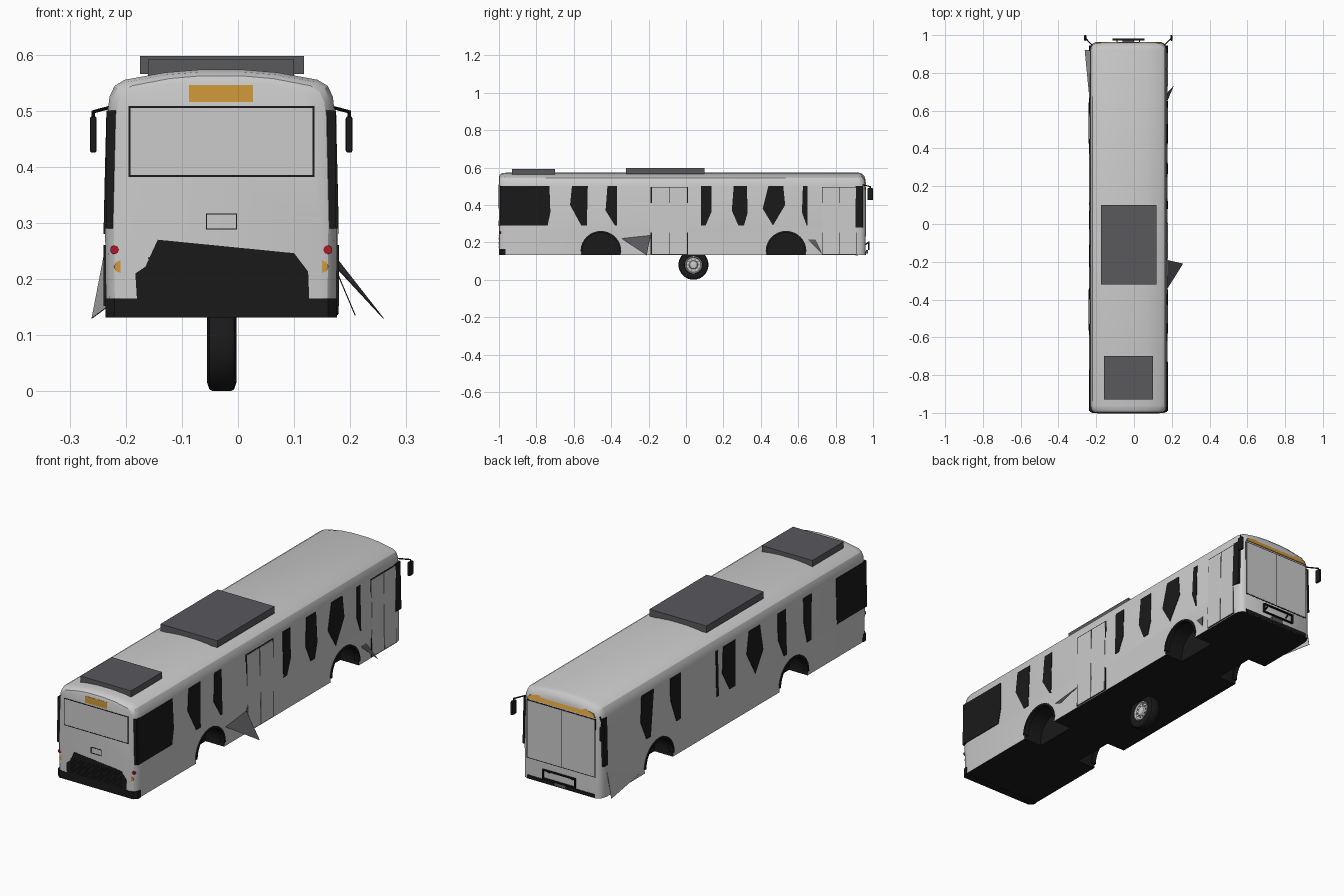
import bpy, bmesh, math
from mathutils import Vector

if "Cube" in bpy.data.objects:
    bpy.data.objects.remove(bpy.data.objects["Cube"])

CX, HW = -0.03, 0.207            # body centre line and half width
Y0, Y1, ZB = -1.0, 0.96, 0.132   # rear face, front face, floor height
ARCHES, ARCH_Z, ARCH_R = (-0.455, 0.535), 0.152, 0.105


def mat(name, r, g, b):
    m = bpy.data.materials.new(name)
    m.diffuse_color = (r, g, b, 1)
    m.use_nodes = True
    m.node_tree.nodes["Principled BSDF"].inputs["Base Color"].default_value = m.diffuse_color
    return m


GREY = mat("body_grey", 0.8, 0.8, 0.8)
BLACK = mat("black", 0.01, 0.01, 0.011)
DARK = mat("dark_grey", 0.1, 0.1, 0.11)
ORANGE = mat("amber", 0.65, 0.32, 0.04)
RED = mat("red", 0.4, 0.01, 0.02)


def finish(name, bm, m=None, smooth=None):
    bmesh.ops.recalc_face_normals(bm, faces=bm.faces[:])
    me = bpy.data.meshes.new(name)
    bm.to_mesh(me)
    bm.free()
    ob = bpy.data.objects.new(name, me)
    bpy.context.collection.objects.link(ob)
    if m:
        me.materials.append(m)
    if smooth:
        shade(ob, smooth)
    return ob


def activate(ob):
    bpy.ops.object.select_all(action='DESELECT')
    ob.select_set(True)
    bpy.context.view_layer.objects.active = ob


def shade(ob, deg):
    activate(ob)
    bpy.ops.object.shade_smooth_by_angle(angle=math.radians(deg))


def loft(name, rings, m=None, smooth=None):
    bm = bmesh.new()
    vs = [[bm.verts.new(p) for p in r] for r in rings]
    n = len(vs[0])
    for a, b in zip(vs, vs[1:]):
        for i in range(n):
            bm.faces.new((a[i], a[(i + 1) % n], b[(i + 1) % n], b[i]))
    bm.faces.new(vs[0])
    bm.faces.new(vs[-1])
    return finish(name, bm, m, smooth)


def prism(name, pts, plane, d0, d1, m=None):
    return loft(name, [[plane(u, v, d) for u, v in pts] for d in (d0, d1)], m)


def box(name, x0, x1, y0, y1, z0, z1, m=None):
    return prism(name, rect(x0, x1, y0, y1), lambda u, v, d: (u, v, d), z0, z1, m)


def rect(a, b, c, d):
    return [(a, c), (b, c), (b, d), (a, d)]


def side(s):
    # plane that follows the leaning side wall
    return lambda u, v, d: (CX + s * (0.207 - max(0, v - 0.3) * 0.025 + d), u, v)


def rear(u, v, d):
    return (u, Y0 - d, v)


def front(u, v, d):
    return (u, Y1 + d, v)


def frame(name, plane, a, b, c, d, t, h, m=BLACK):
    for i, r in enumerate((rect(a, b, c, c + t), rect(a, b, d - t, d),
                           rect(a, a + t, c, d), rect(b - t, b, c, d))):
        prism(f"{name}_{i}", r, plane, -0.006, h, m)


def tube(name, a, b, r, m=BLACK):
    a, b = Vector(a), Vector(b)
    bm = bmesh.new()
    bmesh.ops.create_cone(bm, cap_ends=True, segments=8, radius1=r, radius2=r, depth=(b - a).length)
    q = (b - a).to_track_quat('Z', 'Y')
    for v in bm.verts:
        v.co = q @ v.co + (a + b) / 2
    return finish(name, bm, m, 40)


# Body shell: crowned cross-section lofted along the length
half = [(0.205, ZB), (0.207, 0.30), (0.202, 0.50), (0.199, 0.525), (0.19, 0.544),
        (0.172, 0.555), (0.1, 0.568), (0.04, 0.573)]
profile = half + [(-x, z) for x, z in reversed(half)]
stations = [(-1.0, 0.03, 0.022), (-0.996, 0.016, 0.011), (-0.985, 0.006, 0.004), (-0.96, 0, 0),
            (0.92, 0, 0), (0.94, 0.005, 0.005), (0.953, 0.014, 0.018), (0.96, 0.028, 0.04)]
body = loft("body_shell", [[(CX + x * (1 - ix / HW), y, z - iz * (z - ZB) / 0.442)
                            for x, z in profile] for y, ix, iz in stations], GREY)
body.data.materials.append(BLACK)

# Wheel arch cut-outs
for y in ARCHES:
    for s in (-1, 1):
        c = tube("arch_cutter", (CX + s * 0.11, y, ARCH_Z), (CX + s * 0.3, y, ARCH_Z), 0.01)
        bpy.data.objects.remove(c)
        rings = [[(x, y + ARCH_R * math.cos(t * math.pi / 16), ARCH_Z + ARCH_R * math.sin(t * math.pi / 16))
                  for t in range(32)] for x in (CX + s * 0.11, CX + s * 0.3)]
        c = loft("arch_cutter", rings)
        c.hide_render = True
        md = body.modifiers.new("arch", 'BOOLEAN')
        md.operation, md.solver, md.object = 'DIFFERENCE', 'EXACT', c
        activate(body)
        bpy.ops.object.modifier_apply(modifier=md.name)
        bpy.data.objects.remove(c)
        arc = [(math.cos(k * math.pi / 16), math.sin(k * math.pi / 16)) for k in range(17)]
        ring = [(y + r * cy, ARCH_Z + r * cz) for r, a in ((0.109, arc), (0.099, arc[::-1])) for cy, cz in a]
        prism("arch_flare", ring, side(s), -0.02, 0.003, BLACK)
for p in body.data.polygons:
    in_arch = any(math.hypot(p.center.y - y, p.center.z - ARCH_Z) < 0.11 for y in ARCHES)
    p.material_index = int(p.normal.z < -0.7 or (in_arch and abs(p.center.x - CX) < 0.2))
shade(body, 30)

# Side glazing: black end panels and black tapered glass
B, T = 0.29, 0.5
right_glass = [
    [(-0.99, B), (-0.74, B), (-0.725, 0.36), (-0.73, T), (-0.99, T)],
    [(-0.56, B), (-0.53, B), (-0.525, T), (-0.61, T), (-0.62, 0.40)],
    [(-0.38, B), (-0.37, B), (-0.37, T), (-0.42, T), (-0.43, 0.37)],
    [(0.08, B), (0.105, B), (0.135, 0.36), (0.135, T), (0.08, T)],
    [(0.28, B), (0.31, B), (0.33, 0.36), (0.325, T), (0.255, T), (0.245, 0.37)],
    [(0.465, B), (0.53, 0.40), (0.52, T), (0.44, T), (0.41, 0.38)],
    [(0.645, B), (0.65, B), (0.65, T), (0.625, T), (0.62, 0.36)],
    [(0.905, 0.28), (0.945, 0.28), (0.945, T), (0.905, T)]]
left_glass = [
    [(-0.99, B), (-0.77, B), (-0.77, T), (-0.99, T)],
    [(-0.58, B), (-0.55, B), (-0.53, 0.38), (-0.53, T), (-0.59, T)],
    [(-0.40, B), (-0.38, B), (-0.34, 0.38), (-0.34, T), (-0.40, T)],
    [(-0.17, B), (-0.23, 0.38), (-0.21, T), (-0.13, T), (-0.11, 0.40)],
    [(-0.02, B), (0.02, B), (0.07, 0.38), (0.06, T), (-0.03, T)],
    [(0.10, B), (0.115, B), (0.115, T), (0.10, T)],
    [(0.38, B), (0.41, B), (0.45, 0.40), (0.45, T), (0.37, T)],
    [(0.60, B), (0.63, B), (0.67, 0.38), (0.66, T), (0.57, T)],
    [(0.915, 0.28), (0.945, 0.28), (0.945, T), (0.915, T)]]
for s, glass in ((1, right_glass), (-1, left_glass)):
    for g in glass:
        prism("side_glass", g, side(s), -0.008, 0.0025, BLACK)

# Passenger doors: dark surround with grey leaves
for name, a, b, leaves in (("middle_door", -0.19, 0.012, ((-0.183, -0.092), (-0.087, 0.005))),
                           ("front_door", 0.728, 0.912, ((0.731, 0.818), (0.822, 0.909)))):
    prism(name + "_surround", rect(a, b, 0.136, 0.497), side(1), -0.01, 0.001, BLACK)
    for l0, l1 in leaves:
        prism(name + "_leaf", rect(l0, l1, 0.138, 0.492), side(1), -0.005, 0.003)

# Loose skirt flaps sticking out
for name, tri in (("right_rear_flap", ((0.172, -0.35, 0.225), (0.174, -0.19, 0.24), (0.26, -0.21, 0.13))),
                  ("right_front_flap", ((0.172, 0.64, 0.225), (0.174, 0.69, 0.22), (0.21, 0.73, 0.135))),
                  ("left_front_flap", ((-0.234, 0.64, 0.15), (-0.234, 0.92, 0.27), (-0.261, 0.92, 0.13)))):
    loft(name, [tri, [(x - 0.002 * (1 if x > 0 else -1), y, z) for x, y, z in tri]], DARK if "right" in name else None)

# Rear face
prism("rear_window", rect(-0.193, 0.135, 0.384, 0.506), rear, -0.006, 0.001)
frame("rear_window_seal", rear, -0.195, 0.136, 0.382, 0.508, 0.003, 0.002)
prism("rear_sign", rect(-0.087, 0.027, 0.515, 0.546), rear, -0.02, 0.001, ORANGE)
frame("plate_frame", rear, -0.057, -0.002, 0.288, 0.317, 0.002, 0.002)
prism("engine_grille", [(-0.18, 0.163), (-0.183, 0.21), (-0.165, 0.222), (-0.143, 0.27), (0.1, 0.246),
                        (0.125, 0.213), (0.127, 0.163)], rear, -0.006, 0.001, BLACK)
for k in range(12):
    z = 0.17 + k * 0.006
    prism("grille_slat", rect(-0.16, 0.105, z, z + 0.002), rear, 0, 0.002, BLACK)
prism("rear_bumper", [(CX - 0.206, -0.965), (CX - 0.206, -0.985), (CX - 0.19, -1.001), (CX + 0.19, -1.001),
                      (CX + 0.206, -0.985), (CX + 0.206, -0.965)], lambda u, v, d: (u, v, d), 0.131, 0.165, BLACK)
for s in (-1, 1):
    for name, dx, z, r, m in (("indicator", 0.18, 0.222, 0.011, ORANGE), ("tail_light", 0.19, 0.252, 0.008, RED)):
        x = CX + s * dx
        tube(name, (x, -0.985, z), (x, -0.999, z), r, m)
    prism("rear_corner_glass", rect(CX + s * 0.186, CX + s * 0.204, B, T), rear, -0.03, -0.006, BLACK)

# Front face
prism("windscreen_seal", rect(-0.207, 0.147, 0.228, 0.5), front, -0.008, 0.001, BLACK)
for a, b in ((-0.203, -0.032), (-0.029, 0.143)):
    prism("windscreen_pane", rect(a, b, 0.232, 0.496), front, -0.004, 0.002)
prism("destination_sign", [(-0.205, 0.506), (0.145, 0.506), (0.135, 0.522), (0.05, 0.54), (-0.03, 0.546),
                           (-0.11, 0.54), (-0.195, 0.522)],
      lambda u, v, d: (u, 0.963 - max(0, v - 0.515) * 0.4 + d, v), -0.02, 0.001, ORANGE)
frame("front_bar", lambda u, v, d: (u, 0.978 + d, v), -0.115, 0.055, 0.16, 0.205, 0.005, 0.003)
for x in (-0.09, 0.03):
    tube("front_bar_mount", (x, 0.95, 0.182), (x, 0.976, 0.2), 0.003)
box("front_plate", -0.06, 0.0, 0.962, 0.972, 0.14, 0.158, DARK)
prism("front_bumper", rect(-0.205, 0.145, 0.133, 0.15), front, -0.006, 0.002, BLACK)

# Wing mirrors on short arms
for s in (-1, 1):
    x = CX + s * 0.228
    tube("mirror_arm", (CX + s * 0.19, 0.945, 0.508), (x, 0.985, 0.498), 0.003)
    tube("mirror_stem", (x, 0.985, 0.5), (x, 0.985, 0.48), 0.003)
    mirror = box("wing_mirror", x - 0.006, x + 0.006, 0.97, 1.0, 0.425, 0.49, BLACK)
    bv = mirror.modifiers.new("bevel", 'BEVEL')
    bv.width, bv.segments = 0.004, 2

# Roof units
box("roof_air_unit", -0.175, 0.118, -0.32, 0.10, 0.565, 0.597, DARK)
box("roof_rear_unit", -0.16, 0.10, -0.93, -0.70, 0.555, 0.592, DARK)


# Single wheel under the middle: tyre, rim and hub turned around the x axis
def turned(name, pts, m):
    cy, cz, n = 0.04, 0.08, 40
    loft(name, [[(x, cy + r * math.cos(2 * math.pi * i / n), cz + r * math.sin(2 * math.pi * i / n))
                 for i in range(n)] for x, r in pts], m, 35)


turned("tyre", [(-0.046, 0.045), (-0.053, 0.048), (-0.055, 0.065), (-0.051, 0.077), (-0.045, 0.08),
                (-0.013, 0.08), (-0.007, 0.077), (-0.003, 0.065), (-0.005, 0.048), (-0.012, 0.045)], BLACK)
turned("wheel_rim", [(-0.02, 0.046), (-0.005, 0.046), (-0.004, 0.042), (-0.011, 0.038), (-0.012, 0.024),
                     (-0.005, 0.02), (-0.003, 0.012)], None)
for k in range(10):
    a = k * math.pi / 5
    y, z = 0.04 + 0.03 * math.cos(a), 0.08 + 0.03 * math.sin(a)
    tube("wheel_nut", (-0.014, y, z), (-0.008, y, z), 0.003, DARK)
